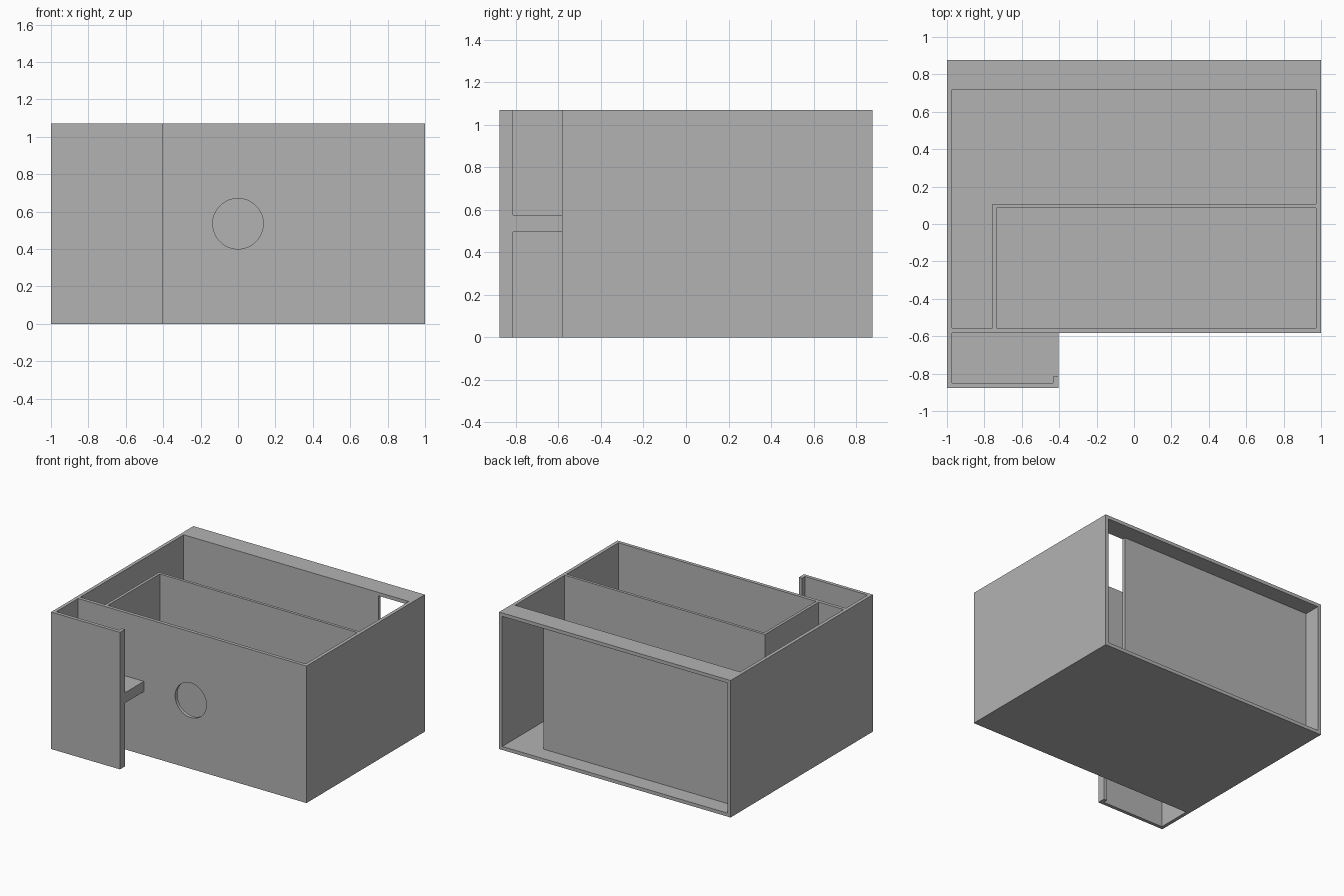
import bpy
import math

default = bpy.data.objects.get("Cube")
if default:
    bpy.data.objects.remove(default, do_unlink=True)

# Single flat grey for the whole cabinet
grey = bpy.data.materials.new("plain_grey")
grey.use_nodes = True
colour = (0.45, 0.45, 0.45, 1)
grey.diffuse_color = colour
grey.node_tree.nodes["Principled BSDF"].inputs["Base Color"].default_value = colour


def board(name, x, y, z):
    """Rectangular board given by its (min, max) extent on each axis."""
    spans = (x, y, z)
    bpy.ops.mesh.primitive_cube_add(size=1, location=[(a + b) / 2 for a, b in spans])
    ob = bpy.context.object
    ob.name = name
    ob.scale = [b - a for a, b in spans]
    bpy.ops.object.transform_apply(location=False, rotation=False, scale=True)
    ob.data.materials.append(grey)
    return ob


# Main dimensions
W, D, H = 1.0, 0.878, 1.07
T = 0.027                    # outer board thickness
P = 0.022                    # partition thickness
FRONT = -0.583               # front of the main box
IN = W - T                   # inner half width
SHIELD_END = -0.405          # free edge of the front shield
BACK_IN = 0.72               # inner face of the rear baffle
PART_X, PART_Y = -0.757, 0.107
full, above = (0, H), (T, H)

# Outer shell, open at the top and back
board("floor", (-IN, IN), (FRONT, D), (0, T))
board("left_wall", (IN, W), (FRONT, D), full)
board("right_wall", (-W, -IN), (-D, D), full)
front_wall = board("front_wall", (-IN, IN), (FRONT, FRONT + T), above)
board("rear_top_strip", (-IN, IN), (BACK_IN, D), (H - T, H))

# Rear baffle, leaving a slot beside the left wall
board("rear_baffle", (-IN, 0.71), (BACK_IN, BACK_IN + T), (T, H - T))

# Inner partitions closing off the front chamber
board("long_partition", (PART_X, IN), (PART_Y - P, PART_Y), above)
board("short_partition", (PART_X, PART_X + P), (FRONT + T, PART_Y - P), above)

# Front shield with returned lip and a middle shelf
board("front_shield", (-IN, SHIELD_END), (-D, T - D), full)
board("shield_lip", (SHIELD_END - T, SHIELD_END), (T - D, -0.815), full)
board("shield_shelf", (-IN, SHIELD_END), (T - D, FRONT), (0.495, 0.575))

# Round opening through the front wall
bpy.ops.mesh.primitive_cylinder_add(vertices=64, radius=0.135, depth=4 * T,
                                    location=(0, FRONT + T / 2, H / 2),
                                    rotation=(math.pi / 2, 0, 0))
cutter = bpy.context.object
cutter.name = "hole_cutter"
cutter.hide_render = True
cut = front_wall.modifiers.new("round_hole", "BOOLEAN")
cut.operation = "DIFFERENCE"
cut.solver = "EXACT"
cut.object = cutter
bpy.ops.object.select_all(action="DESELECT")
front_wall.select_set(True)
bpy.context.view_layer.objects.active = front_wall
bpy.ops.object.modifier_apply(modifier=cut.name)
bpy.data.objects.remove(cutter, do_unlink=True)
bpy.ops.object.shade_smooth_by_angle(angle=math.radians(30))
